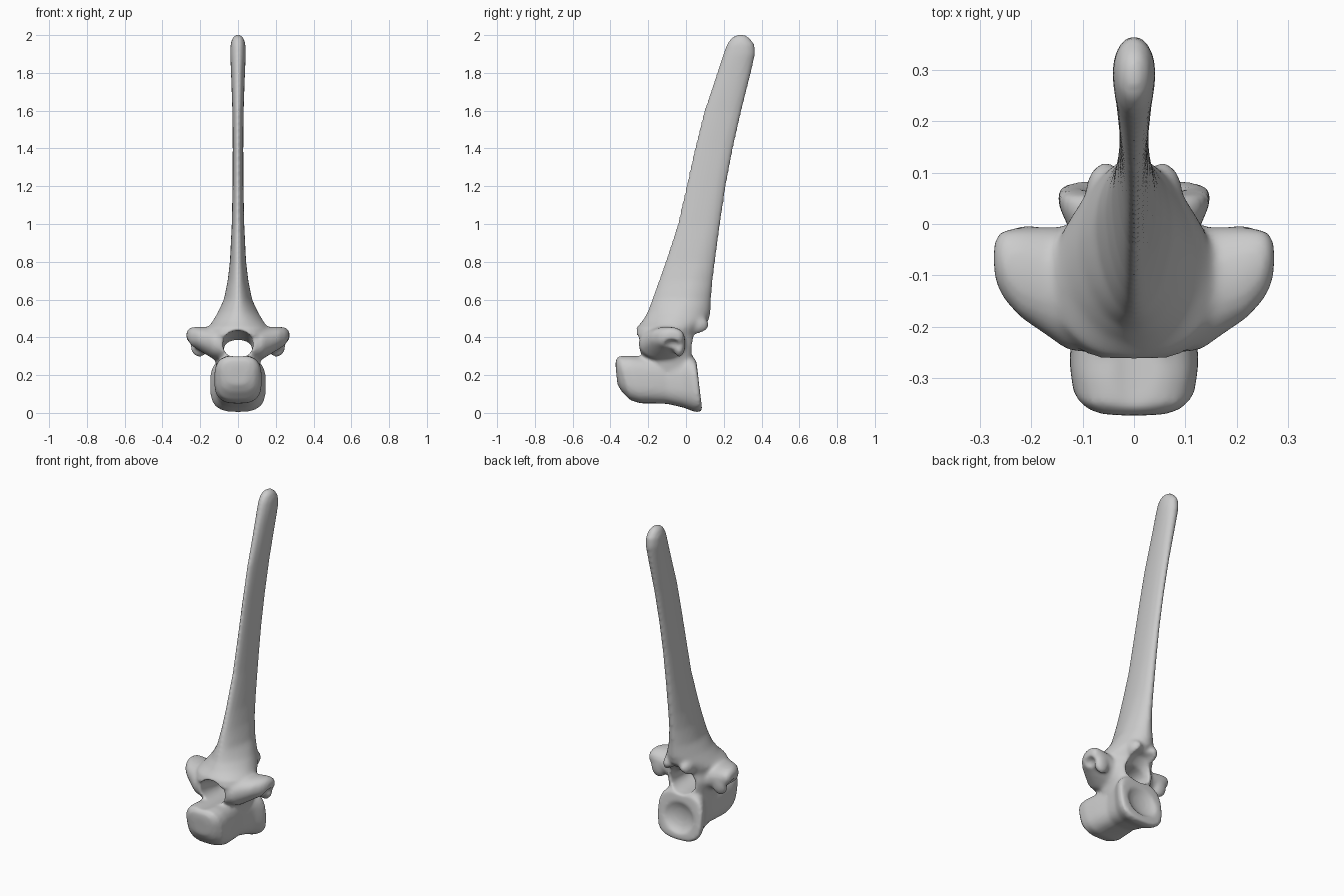
import bpy
import bmesh
from math import cos, sin, pi
from mathutils import Vector

default = bpy.data.objects.get("Cube")
if default:
    bpy.data.objects.remove(default)

bone = bpy.data.materials.new("bone_grey")
bone.use_nodes = True
colour = (0.6, 0.6, 0.6, 1)
bone.diffuse_color = colour
bone.node_tree.nodes["Principled BSDF"].inputs["Base Color"].default_value = colour


def ring(power, count=32):
    """Unit superellipse points."""
    points = []
    for i in range(count):
        c, s = cos(2 * pi * i / count), sin(2 * pi * i / count)
        points.append((abs(c) ** (2 / power) * (1 if c > 0 else -1),
                       abs(s) ** (2 / power) * (1 if s > 0 else -1)))
    return points


def loft(name, rings):
    """Skin a closed tube through rings of points."""
    bm = bmesh.new()
    loops = [[bm.verts.new(p) for p in r] for r in rings]
    n = len(loops[0])
    for a, b in zip(loops, loops[1:]):
        for i in range(n):
            j = (i + 1) % n
            bm.faces.new((a[i], a[j], b[j], b[i]))
    bm.faces.new(loops[0])
    bm.faces.new(loops[-1])
    bmesh.ops.recalc_face_normals(bm, faces=bm.faces)
    mesh = bpy.data.meshes.new(name)
    bm.to_mesh(mesh)
    bm.free()
    ob = bpy.data.objects.new(name, mesh)
    bpy.context.collection.objects.link(ob)
    return ob


def ellipsoid(name, centre, radii):
    bpy.ops.mesh.primitive_uv_sphere_add(segments=32, ring_count=16, location=centre)
    ob = bpy.context.object
    ob.name = name
    ob.scale = radii
    bpy.ops.object.transform_apply(location=True, rotation=True, scale=True)
    return ob


def along_y(name, sections, power):
    """Sections: y, centre z, half width, half height, lean."""
    return loft(name, [[Vector((u * hx, y - lean * v * hz, zc + v * hz)) for u, v in ring(power)]
                       for y, zc, hx, hz, lean in sections])


# Vertebral body, with a rounded head in front and a flared rear end
body = along_y("body", [
    (-.368, .20, .05, .05, .1), (-.355, .195, .09, .085, .2), (-.325, .185, .118, .118, .25),
    (-.27, .178, .126, .128, .25), (-.19, .175, .12, .125, .15), (-.10, .17, .11, .122, 0),
    (-.02, .163, .122, .135, .05), (.035, .152, .146, .148, .1), (.062, .148, .150, .142, .12),
    (.07, .148, .138, .13, .12)], 3)

# Arch and tall spine: z, front y, rear y, half width, place of widest point, power
spine_sections = [
    (.22, -.19, .04, .11, .5, 3), (.30, -.20, .045, .125, .5, 3),
    (.36, -.235, .05, .14, .5, 3), (.41, -.272, .055, .155, .42, 2.4),
    (.45, -.262, .08, .16, .42, 2.1), (.485, -.232, .118, .135, .45, 1.9),
    (.53, -.205, .13, .108, .5, 1.8), (.60, -.18, .133, .075, .58, 1.8),
    (.70, -.145, .142, .055, .6, 1.8), (.80, -.11, .155, .043, .62, 1.9),
    (1.0, -.045, .182, .033, .65, 2), (1.2, .0, .212, .029, .65, 2),
    (1.4, .045, .25, .028, .65, 2), (1.6, .095, .295, .03, .62, 2),
    (1.8, .163, .345, .037, .6, 2), (1.9, .197, .367, .042, .58, 2),
    (1.95, .215, .363, .04, .55, 2), (1.985, .238, .338, .03, .5, 2),
    (2.002, .27, .31, .012, .5, 2)]
spine_rings = []
for z, front, rear, half, place, power in spine_sections:
    mid = front + (rear - front) * place
    spine_rings.append([Vector((u * half, mid + v * ((rear - mid) if v > 0 else (mid - front)), z))
                        for u, v in ring(power)])
spine = loft("spine", spine_rings)

# Transverse processes: x, centre y, centre z, half depth, half height
wing_sections = [
    (.06, -.13, .36, .125, .09), (.13, -.125, .37, .12, .085), (.18, -.108, .385, .102, .07),
    (.22, -.095, .398, .088, .058), (.25, -.08, .402, .07, .05), (.268, -.07, .405, .048, .034),
    (.273, -.065, .407, .02, .015)]
parts = [body, spine]
for side, label in ((1, "left"), (-1, "right")):
    parts.append(loft(label + "_process", [
        [Vector((side * x, y + u * ry, z + v * rz)) for u, v in ring(2.2)]
        for x, y, z, ry, rz in wing_sections]))
    # Drooping rear hook of the process
    parts.append(ellipsoid(label + "_hook", (side * .205, -.035, .365), (.05, .032, .07)))
    # Rear joint ridge under the lamina
    parts.append(ellipsoid(label + "_rear_ridge", (side * .055, .055, .465), (.04, .065, .05)))

# Canal through the arch, widening at both ends
cutters = [along_y("canal_cutter", [
    (-.40, .375, .085, .075, 0), (-.22, .362, .08, .07, 0), (-.10, .335, .075, .05, 0),
    (0, .34, .078, .06, 0), (.05, .36, .085, .085, 0), (.2, .39, .09, .095, 0)], 2.2)]
# Hollow rear face of the body and hollow facets under the processes
cutters.append(ellipsoid("rear_hollow_cutter", (0, .095, .15), (.115, .055, .105)))
for side in (1, -1):
    cutters.append(ellipsoid("facet_cutter", (side * .275, -.075, .355), (.045, .05, .035)))

# Fuse the parts into one bone
bpy.ops.object.select_all(action="DESELECT")
for ob in parts:
    ob.select_set(True)
bpy.context.view_layer.objects.active = spine
bpy.ops.object.join()
vertebra = spine
vertebra.name = "vertebra"


def apply(kind, **settings):
    mod = vertebra.modifiers.new(kind.lower(), kind)
    for key, value in settings.items():
        setattr(mod, key, value)
    bpy.ops.object.modifier_apply(modifier=mod.name)


apply("REMESH", mode="VOXEL", voxel_size=.009)
for cutter in cutters:
    cutter.hide_render = True
    apply("BOOLEAN", operation="DIFFERENCE", solver="EXACT", object=cutter)
    bpy.data.objects.remove(cutter)
apply("REMESH", mode="VOXEL", voxel_size=.009)
apply("SMOOTH", factor=.5, iterations=8)

vertebra.data.materials.clear()
vertebra.data.materials.append(bone)
bpy.ops.object.shade_smooth()
